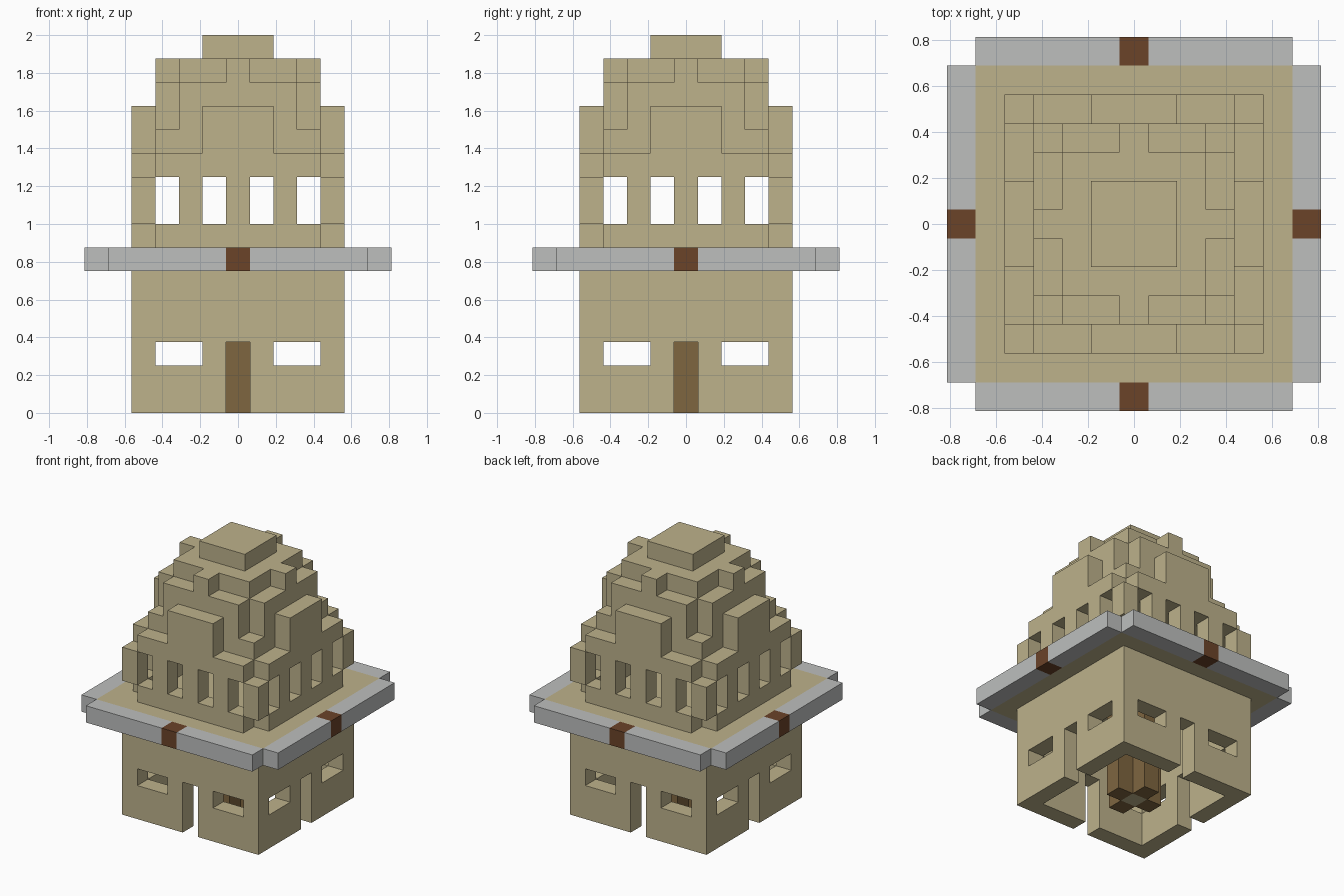
import bpy
import bmesh
from mathutils import Vector

UNIT = 0.125  # edge of one building block

if "Cube" in bpy.data.objects:
    bpy.data.objects.remove(bpy.data.objects["Cube"])


def material(name, rgb):
    mat = bpy.data.materials.new(name)
    mat.use_nodes = True
    mat.diffuse_color = (*rgb, 1)
    mat.node_tree.nodes["Principled BSDF"].inputs["Base Color"].default_value = (*rgb, 1)
    return mat


SAND = material("sandstone", (0.51, 0.445, 0.26))
GREY = material("grey stone", (0.51, 0.52, 0.515))
DARK = material("dark wood", (0.147, 0.056, 0.022))
WOOD = material("light wood", (0.212, 0.133, 0.051))


def box(xs, ys, zs):
    """Blocks in an inclusive range on each axis, repeated on all four sides."""
    cells = set()
    for x in range(xs[0], xs[1] + 1):
        for y in range(ys[0], ys[1] + 1):
            for z in range(zs[0], zs[1] + 1):
                cells |= {(x, y, z), (-y, x, z), (-x, -y, z), (y, -x, z)}
    return cells


def side(half, ring, bottom, top):
    """A centred strip of wall on each side, at the given ring."""
    return box((-half, half), (-ring, -ring), (bottom, top))


def floor(half, level):
    return box((-half, half), (-half, half), (level, level))


def build(name, cells, mat):
    """Skin the blocks with their outer faces, then merge flat areas."""
    bm = bmesh.new()
    for cell in sorted(cells):
        centre = Vector(cell) + Vector((0, 0, 0.5))
        for axis in range(3):
            for sign in (-1, 1):
                n = Vector((0, 0, 0))
                n[axis] = sign
                if tuple(int(c) for c in Vector(cell) + n) in cells:
                    continue
                u = Vector((0, 0, 0))
                u[(axis + 1) % 3] = 0.5
                v = n.cross(u)
                mid = centre + n * 0.5
                corners = (mid - u - v, mid + u - v, mid + u + v, mid - u + v)
                bm.faces.new([bm.verts.new(c * UNIT) for c in corners])
    bmesh.ops.remove_doubles(bm, verts=bm.verts[:], dist=UNIT / 100)
    bmesh.ops.dissolve_limit(bm, angle_limit=0.02, verts=bm.verts[:], edges=bm.edges[:])
    mesh = bpy.data.meshes.new(name)
    bm.to_mesh(mesh)
    bm.free()
    mesh.materials.append(mat)
    obj = bpy.data.objects.new(name, mesh)
    bpy.context.collection.objects.link(obj)
    return obj


# Lower storey: a wall ring with a doorway and two windows on each side
lower = side(4, 4, 0, 5) - side(0, 4, 0, 2)
for left in (-3, 2):
    lower -= box((left, left + 1), (-4, -4), (2, 2))
build("lower_walls", lower, SAND)

# Central post with four timber faces
build("central_post", box((0, 0), (0, 0), (0, 5)), SAND)
build("post_cladding", side(0, 1, 0, 5), WOOD)

# Terrace with a stone rim and a timber block at the middle of each side
blocks = side(0, 6, 6, 6)
build("terrace_floor", floor(5, 6), SAND)
build("terrace_rim", side(5, 6, 6, 6) - blocks, GREY)
build("rim_blocks", blocks, DARK)

# Upper storey: base course, window pillars and corner posts, top course
upper = side(3, 4, 7, 7) | side(4, 4, 8, 9) | side(3, 4, 10, 10)
for x in (-3, -1, 1, 3):
    upper -= box((x, x), (-4, -4), (8, 9))

# Stepped dome: dormers, inner ring with low corners, crest, roof and cap
upper |= side(1, 4, 11, 12)
upper |= side(3, 3, 10, 11) | side(2, 3, 12, 13) | side(0, 3, 14, 14)
upper |= floor(2, 14) | floor(1, 15)
build("upper_storey_and_dome", upper, SAND)
